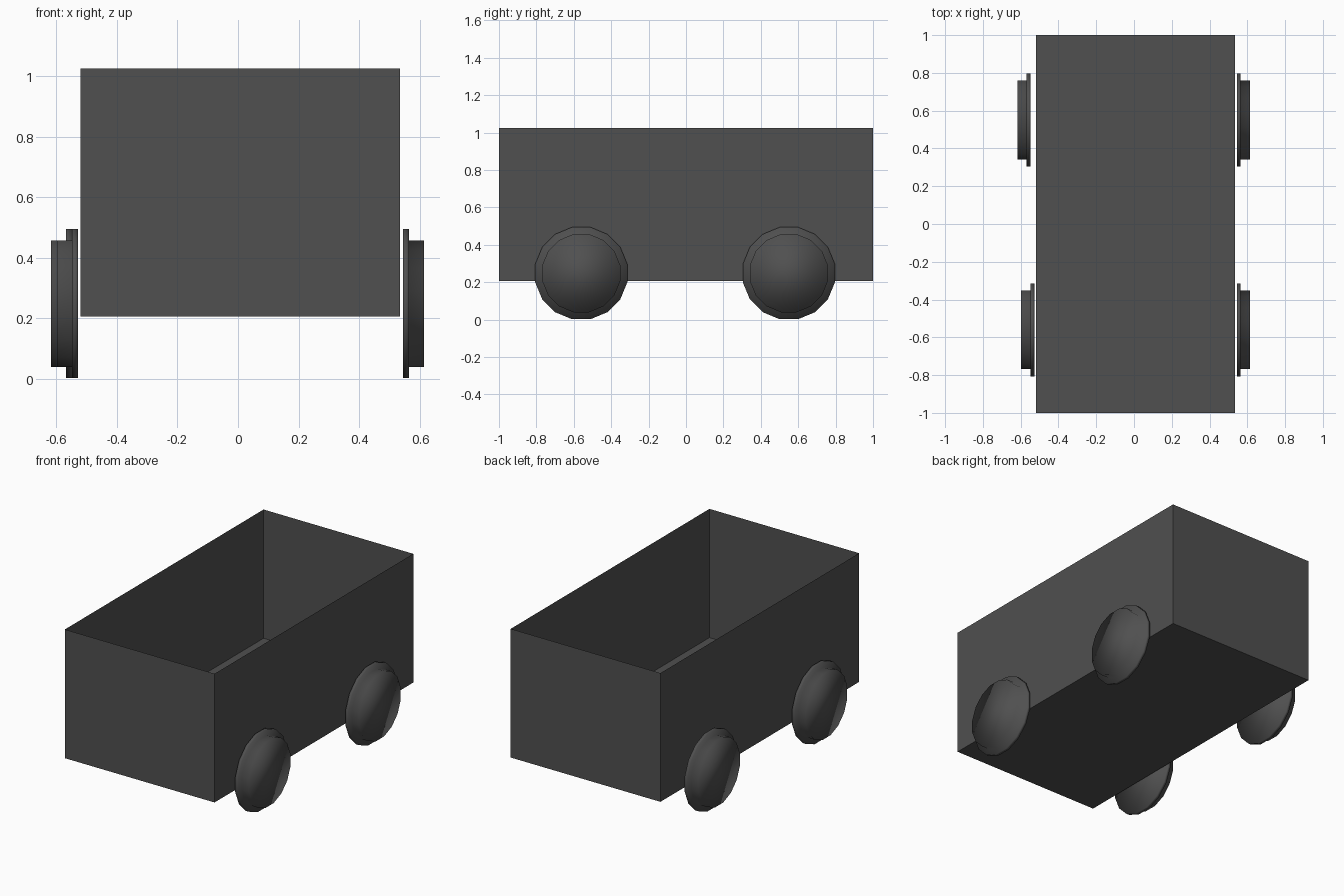
import bpy, bmesh, math
from mathutils import Matrix

if "Cube" in bpy.data.objects:
    bpy.data.objects.remove(bpy.data.objects["Cube"])

dark = bpy.data.materials.new("dark_grey")
dark.diffuse_color = (0.08, 0.08, 0.08, 1)
dark.use_nodes = True
dark.node_tree.nodes["Principled BSDF"].inputs["Base Color"].default_value = dark.diffuse_color


def add_object(name, bm, smooth=False):
    bmesh.ops.recalc_face_normals(bm, faces=bm.faces)
    for f in bm.faces:
        f.smooth = smooth
    mesh = bpy.data.meshes.new(name)
    bm.to_mesh(mesh)
    bm.free()
    mesh.materials.append(dark)
    obj = bpy.data.objects.new(name, mesh)
    bpy.context.collection.objects.link(obj)
    return obj


# Open-topped wagon body with thin sheet walls
X0, X1, Z0, Z1 = -0.52, 0.535, 0.205, 1.025
bm = bmesh.new()
bmesh.ops.create_cube(bm, size=1, matrix=Matrix.Translation(
    ((X0 + X1) / 2, 0, (Z0 + Z1) / 2)) @ Matrix.Diagonal((X1 - X0, 2, Z1 - Z0, 1)))
top = max(bm.faces, key=lambda f: f.calc_center_median().z)
bmesh.ops.delete(bm, geom=[top], context='FACES_ONLY')
add_object("wagon_body", bm)


# Stepped wheel: wide thin flange inside, narrower tread outside
SIDES = 16
FLANGE, TREAD = 0.251, 0.213
PROFILE = [(FLANGE, 0.0), (FLANGE, 0.02), (TREAD, 0.02), (TREAD, 0.07)]


def wheel(name, x, y, side):
    bm = bmesh.new()
    rings = []
    for r, d in PROFILE:
        ring = []
        for i in range(SIDES):
            a = 2 * math.pi * (i + 0.5) / SIDES
            ring.append(bm.verts.new((x + side * d, y + r * math.cos(a),
                                      0.248 + r * math.sin(a))))
        rings.append(ring)
    for a, b in zip(rings, rings[1:]):
        for i in range(SIDES):
            j = (i + 1) % SIDES
            bm.faces.new((a[i], a[j], b[j], b[i]))
    bm.faces.new(rings[0])
    bm.faces.new(rings[-1])
    add_object(name, bm, smooth=True)


# Four wheels, x being the inner face of each flange
wheel("front_right_wheel", 0.545, -0.56, 1)
wheel("back_right_wheel", 0.545, 0.55, 1)
wheel("front_left_wheel", -0.528, -0.56, -1)
wheel("back_left_wheel", -0.548, 0.55, -1)
